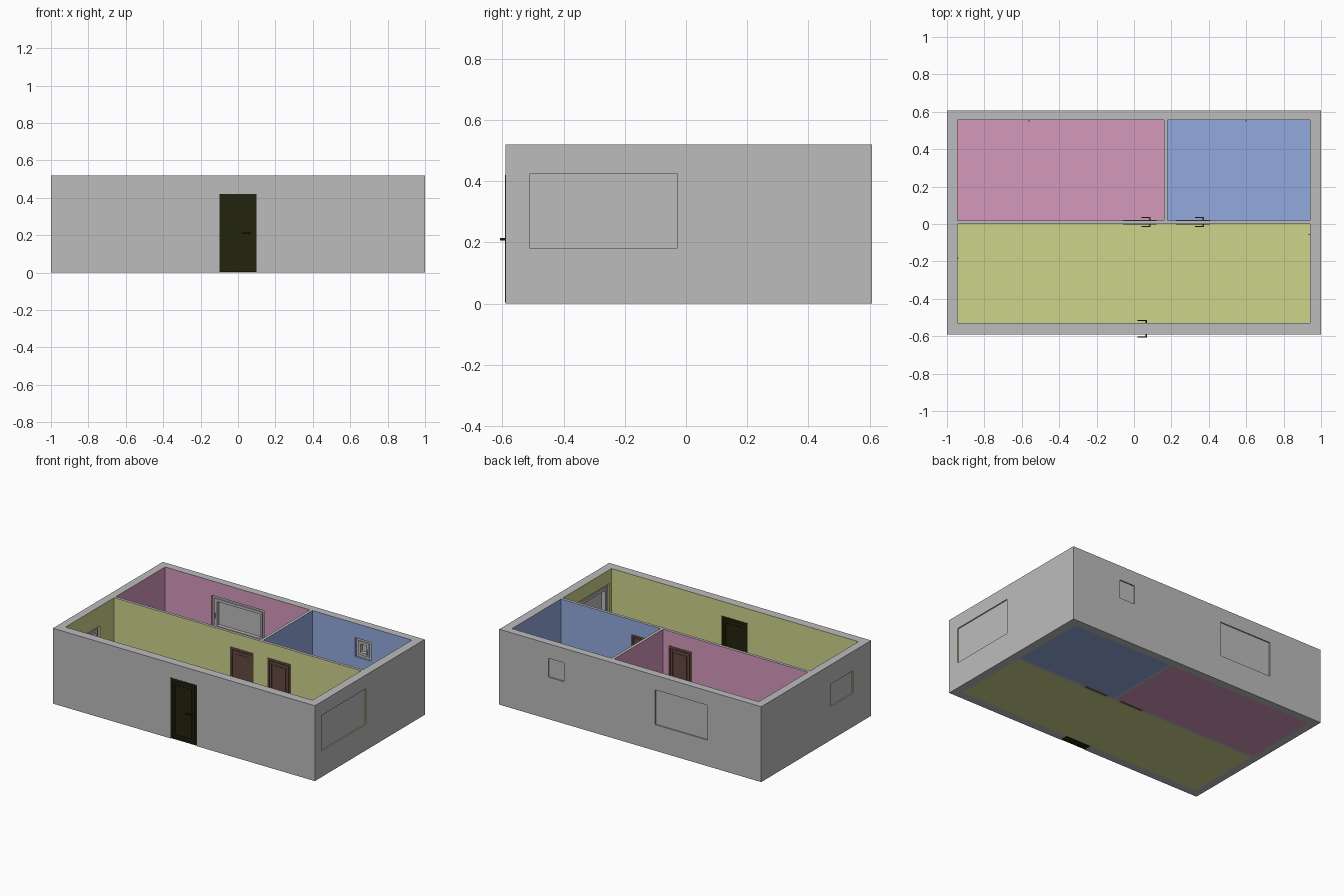
import bpy, bmesh
from mathutils import Vector

if "Cube" in bpy.data.objects:
    bpy.data.objects.remove(bpy.data.objects["Cube"])

def material(name, rgb):
    m = bpy.data.materials.new(name)
    lin = [(c / 255 / 12.92) if c < 10 else ((c / 255 + 0.055) / 1.055) ** 2.4 for c in rgb]
    m.diffuse_color = (*lin, 1)
    m.use_nodes = True
    m.node_tree.nodes["Principled BSDF"].inputs["Base Color"].default_value = m.diffuse_color
    return m

GREY = material("wall grey", (188, 188, 188))
YELLOW = material("room yellow", (206, 211, 138))
PINK = material("room pink", (212, 152, 188))
BLUE = material("room blue", (146, 170, 220))
BROWN = material("door brown", (100, 72, 65))
DARK = material("front door dark olive", (36, 35, 14))
BLACK = material("handle black", (28, 24, 22))

def boxes(name, parts, mats):
    """One object made of axis-aligned boxes (x0, x1, y0, y1, z0, z1)."""
    bm = bmesh.new()
    for x0, x1, y0, y1, z0, z1 in parts:
        vs = bmesh.ops.create_cube(bm, size=1)["verts"]
        for v in vs:
            v.co = Vector((x1 if v.co.x > 0 else x0,
                           y1 if v.co.y > 0 else y0,
                           z1 if v.co.z > 0 else z0))
    me = bpy.data.meshes.new(name)
    bm.to_mesh(me)
    bm.free()
    for m in mats:
        me.materials.append(m)
    ob = bpy.data.objects.new(name, me)
    bpy.context.collection.objects.link(ob)
    return ob

def oriented(axis, u0, u1, d0, d1, z0, z1):
    """Box with u along the wall and d through the wall."""
    d0, d1 = min(d0, d1), max(d0, d1)
    return (u0, u1, d0, d1, z0, z1) if axis == "x" else (d0, d1, u0, u1, z0, z1)

def frame(axis, u0, u1, d0, d1, z0, z1, w):
    """Four bars around a rectangle."""
    return [oriented(axis, u0, u0 + w, d0, d1, z0, z1),
            oriented(axis, u1 - w, u1, d0, d1, z0, z1),
            oriented(axis, u0 + w, u1 - w, d0, d1, z0, z0 + w),
            oriented(axis, u0 + w, u1 - w, d0, d1, z1 - w, z1)]

H, Y0, Y1 = 0.52, -0.59, 0.608
# rooms: name, colour, x0, x1, y0, y1
ROOMS = [("main_room", YELLOW, -0.945, 0.94, -0.53, 0.0),
         ("left_room", PINK, -0.945, 0.16, 0.02, 0.555),
         ("right_room", BLUE, 0.18, 0.94, 0.02, 0.555)]
# windows: name, axis, u0, u1, outer d, inner d, z0, z1, handle side
WINDOWS = [("right_window", "y", -0.51, -0.03, 1.0, 0.94, 0.18, 0.425, 1),
           ("left_window", "y", -0.395, -0.155, -1.0, -0.945, 0.23, 0.385, 1),
           ("back_wide_window", "x", -0.59, -0.19, Y1, 0.555, 0.18, 0.42, 0),
           ("back_small_window", "x", 0.505, 0.625, Y1, 0.555, 0.29, 0.42, 1)]
# doors: name, colour, x0, x1, y0, y1
DOORS = [("front_door", DARK, -0.1, 0.1, Y0, -0.53),
         ("left_room_door", BROWN, -0.06, 0.12, 0.0, 0.02),
         ("right_room_door", BROWN, 0.225, 0.405, 0.0, 0.02)]
DOOR_H = 0.42

# walls: solid block with rooms, windows and doorways cut out
walls = boxes("walls", [(-1, 1, Y0, Y1, 0, H)], [GREY, YELLOW, PINK, BLUE])
cuts = [(x0, x1, y0, y1, -0.1, H + 0.1) for _, _, x0, x1, y0, y1 in ROOMS]
for _, ax, u0, u1, do, di, z0, z1, _ in WINDOWS:
    s = 1 if do > di else -1
    cuts.append(oriented(ax, u0, u1, do + s * 0.05, di - s * 0.03, z0, z1))
cuts += [(x0, x1, y0 - 0.008, y1 + 0.008, -0.05, DOOR_H) for _, _, x0, x1, y0, y1 in DOORS]
cutters = []
for c in cuts:
    cutter = boxes("cutter", [c], [])
    cutter.hide_render = True
    mod = walls.modifiers.new("cut", "BOOLEAN")
    mod.operation, mod.solver, mod.object = "DIFFERENCE", "EXACT", cutter
    cutters.append(cutter)
bpy.context.view_layer.update()
dg = bpy.context.evaluated_depsgraph_get()
cut_mesh = bpy.data.meshes.new_from_object(walls.evaluated_get(dg))
walls.modifiers.clear()
walls.data = cut_mesh
for c in cutters:
    bpy.data.objects.remove(c)
cut_mesh.materials.clear()
for m in (GREY, YELLOW, PINK, BLUE):
    cut_mesh.materials.append(m)

# inner faces and reveals take the colour of the room they belong to
for p in cut_mesh.polygons:
    c = p.center
    outside = (abs(c.x) > 0.998 or c.y < Y0 + 0.002 or c.y > Y1 - 0.002
               or c.z < 0.002 or c.z > H - 0.002)
    q = c + p.normal * 0.015
    p.material_index = 0 if outside else 1 if q.y < 0.01 else 2 if q.x < 0.17 else 3

# floors
for name, mat, x0, x1, y0, y1 in ROOMS:
    boxes(name + "_floor", [(x0, x1, y0, y1, 0, 0.004)], [mat])

# windows: outer pane, stepped inner frames and a small handle
for name, ax, u0, u1, do, di, z0, z1, side in WINDOWS:
    s = 1 if do > di else -1
    w = 0.018
    parts = [oriented(ax, u0, u1, do - s * 0.008, do - s * 0.022, z0, z1)]
    parts += frame(ax, u0, u1, do - s * 0.022, di + s * 0.014, z0, z1, w)
    parts += frame(ax, u0 + w, u1 - w, do - s * 0.022, di + s * 0.006, z0 + w, z1 - w, w)
    boxes(name, parts, [GREY])
    hu = u1 - 1.5 * w if side else u0 + 1.5 * w
    zm = (z0 + z1) / 2
    boxes(name + "_handle",
          [oriented(ax, hu - 0.003, hu + 0.003, di + s * 0.006, di - s * 0.006, zm - 0.003, zm + 0.003),
           oriented(ax, hu - 0.003, hu + 0.003, di - s * 0.002, di - s * 0.006, zm - 0.03, zm)], [GREY])

# doors: frame, recessed leaf, raised panel, lever on both sides
for name, mat, x0, x1, y0, y1 in DOORS:
    e = 0.002
    t = 0.004
    parts = frame("x", x0, x1, y0 - e, y1 + e, 0.004, DOOR_H, 0.014)
    parts.append((x0 + 0.014, x1 - 0.014, y0 + t, y1 - t, 0.018, DOOR_H - 0.014))
    parts += frame("x", x0 + 0.018, x1 - 0.018, y0, y1, 0.022, DOOR_H - 0.018, 0.014)
    parts.append((x0 + 0.042, x1 - 0.042, y0 + 0.001, y1 - 0.001, 0.046, DOOR_H - 0.042))
    boxes(name, parts, [mat])
    hx, hz = x1 - 0.035, 0.21
    bars = []
    for yb, s in ((y0, -1), (y1, 1)):
        ya, yc, yd = yb - s * 0.003, yb + s * 0.011, yb + s * 0.017
        bars.append((hx - 0.004, hx + 0.004, min(ya, yd), max(ya, yd), hz - 0.004, hz + 0.004))
        bars.append((hx - 0.045, hx - 0.004, min(yc, yd), max(yc, yd), hz - 0.004, hz + 0.004))
    boxes(name + "_handles", bars, [BLACK if mat is DARK else BROWN])
